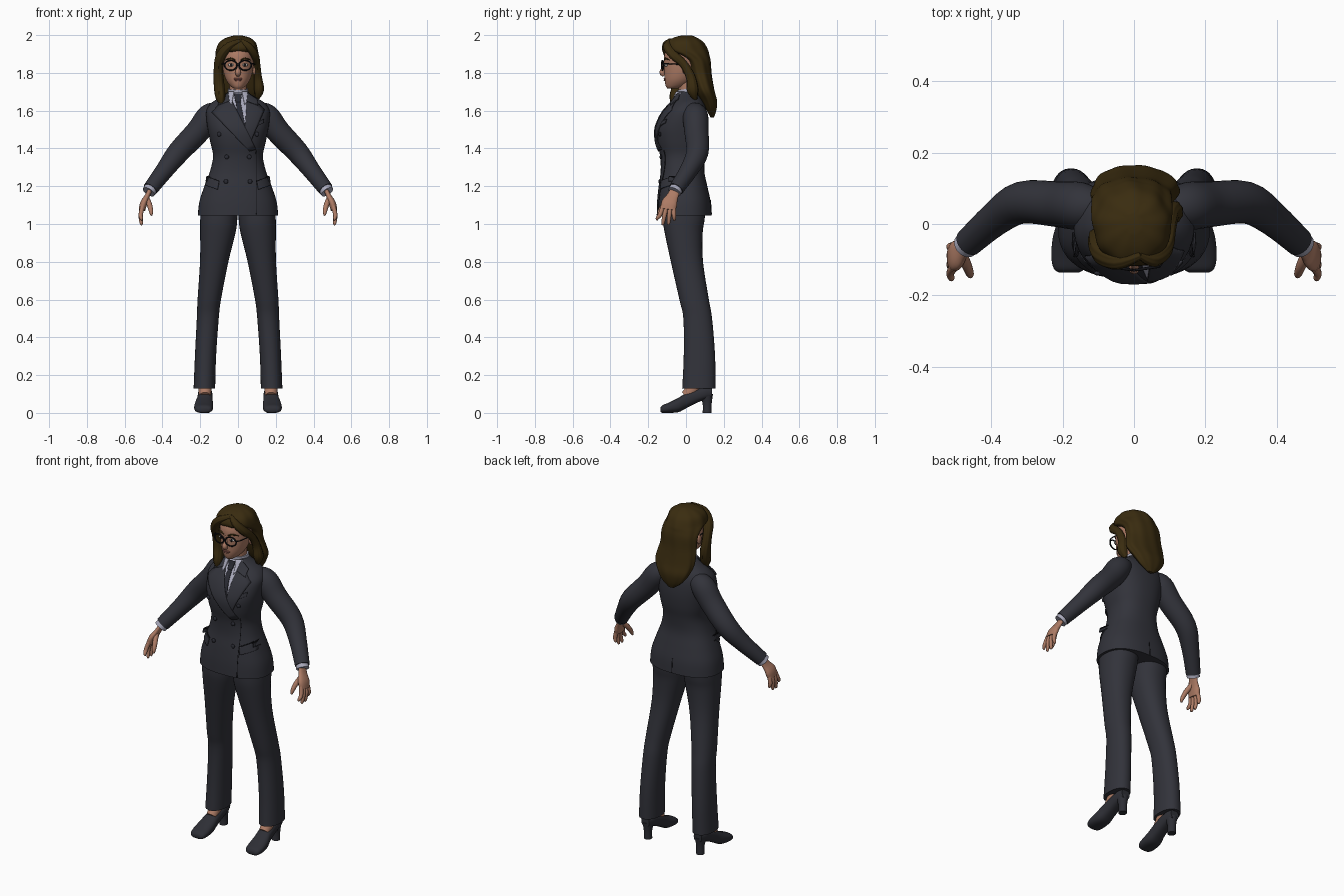
import bpy, bmesh, math
from mathutils import Vector
from mathutils.bvhtree import BVHTree

if "Cube" in bpy.data.objects:
    bpy.data.objects.remove(bpy.data.objects["Cube"], do_unlink=True)


def material(name, *rgb):
    m = bpy.data.materials.new(name)
    m.use_nodes = True
    m.diffuse_color = (*rgb, 1)
    m.node_tree.nodes["Principled BSDF"].inputs["Base Color"].default_value = (*rgb, 1)
    return m


suit = material("charcoal suit", .032, .033, .043)
tie_cloth = material("dark tie", .022, .023, .032)
leather = material("shoe leather", .027, .028, .036)
shirt = material("pale shirt", .4, .4, .5)
skin = material("skin", .42, .2, .13)
hair = material("brown hair", .042, .025, .005)
black = material("black", .006, .006, .008)
white = material("eye white", .6, .58, .55)
lip = material("lip", .3, .11, .085)


def finish(obj, mat, mirror=False, angle=50):
    """Give an object its colour, smooth shading and optional mirror."""
    obj.data.materials.append(mat)
    for other in bpy.context.selected_objects:
        other.select_set(False)
    obj.select_set(True)
    bpy.context.view_layer.objects.active = obj
    bpy.ops.object.shade_smooth_by_angle(angle=math.radians(angle))
    if mirror:
        obj.modifiers.new("Mirror", "MIRROR")
    return obj


def mesh_object(name, bm):
    bmesh.ops.recalc_face_normals(bm, faces=bm.faces)
    me = bpy.data.meshes.new(name)
    bm.to_mesh(me)
    bm.free()
    obj = bpy.data.objects.new(name, me)
    bpy.context.collection.objects.link(obj)
    return obj


def resample(rows, k=4):
    """Pass a smooth curve through the rows."""
    out = []
    for i in range(len(rows) - 1):
        a, b, c, d = rows[max(i - 1, 0)], rows[i], rows[i + 1], rows[min(i + 2, len(rows) - 1)]
        for s in range(k):
            t = s / k
            out.append([q + t * ((r - p) / 2 + t * (p - 2.5 * q + 2 * r - w / 2
                        + t * (1.5 * (q - r) + (w - p) / 2)))
                        for p, q, r, w in zip(a, b, c, d)])
    return out + [list(rows[-1])]


def skin_rings(name, rings, mat, mirror, power=2, ripple=0, n=32):
    """Bridge rings given as centre, first radius vector, second radius vector."""
    bm = bmesh.new()
    loops = []
    for centre, u, v in rings:
        loop = []
        for i in range(n):
            t = math.tau * i / n
            c, s = (math.copysign(abs(f) ** (2 / power), f) for f in (math.cos(t), math.sin(t)))
            grow = 1 + ripple * math.cos(9 * t + 12 * centre.z)
            loop.append(bm.verts.new(centre + (u * c + v * s) * grow))
        loops.append(loop)
    for a, b in zip(loops, loops[1:]):
        for i in range(n):
            bm.faces.new((a[i - 1], a[i], b[i], b[i - 1]))
    bm.faces.new(loops[0])
    bm.faces.new(loops[-1])
    return finish(mesh_object(name, bm), mat, mirror)


def loft(name, rows, mat, mirror=False, along="Z", **shape):
    """Rows: station, centre x, half width, low and high edge of the section."""
    rings = []
    for s, x, w, lo, hi in resample(rows):
        mid, half = (lo + hi) / 2, (hi - lo) / 2
        if along == "Z":
            rings.append((Vector((x, mid, s)), Vector((w, 0, 0)), Vector((0, half, 0))))
        else:
            rings.append((Vector((x, s, mid)), Vector((w, 0, 0)), Vector((0, 0, half))))
    return skin_rings(name, rings, mat, mirror, **shape)


def tube(name, pts, mat, mirror=False, ref=(0, 1, 0), flat=1, **shape):
    """Points: x, y, z and radius; the section lies across the path."""
    pts = resample(pts)
    rings = []
    for i, p in enumerate(pts):
        ahead, behind = pts[min(i + 1, len(pts) - 1)], pts[max(i - 1, 0)]
        t = (Vector(ahead[:3]) - Vector(behind[:3])).normalized()
        u = Vector(ref)
        u = (u - t * u.dot(t)).normalized()
        rings.append((Vector(p[:3]), u * p[3], t.cross(u) * p[3] * flat))
    return skin_rings(name, rings, mat, mirror, **shape)


def ball(name, at, size, mat, mirror=False):
    for side in (1, -1) if mirror else (1,):
        bpy.ops.mesh.primitive_uv_sphere_add(segments=20, ring_count=12, radius=1,
                                             location=(at[0] * side, at[1], at[2]))
        obj = bpy.context.object
        obj.scale = size
        obj.name = name
        finish(obj, mat)


# Jacket body and sleeves
jacket = loft("jacket", [
    (1.045, 0, .213, -.155, .135), (1.12, 0, .204, -.153, .13), (1.2, 0, .178, -.145, .113),
    (1.28, 0, .148, -.134, .097), (1.36, 0, .132, -.137, .102), (1.43, 0, .146, -.152, .114),
    (1.5, 0, .16, -.156, .119), (1.56, 0, .168, -.135, .116), (1.605, 0, .166, -.108, .108),
    (1.64, 0, .142, -.075, .095), (1.665, 0, .105, -.056, .08), (1.69, 0, .064, -.046, .064),
    (1.705, 0, .05, -.036, .055)], suit, power=2.4, n=48)
tree = BVHTree.FromPolygons([v.co for v in jacket.data.vertices],
                            [p.vertices for p in jacket.data.polygons])
tube("sleeve", [(.1, .045, 1.595, .05), (.15, .05, 1.57, .067), (.212, .055, 1.49, .064),
                (.315, .06, 1.38, .059), (.388, .015, 1.285, .048), (.464, -.052, 1.185, .04)],
     suit, True)
tube("shirt_cuff", [(.455, -.045, 1.197, .035), (.473, -.061, 1.17, .036)], shirt, True)


def jacket_y(x, z, side):
    hit = tree.ray_cast(Vector((x, side, z)), Vector((0, -side, 0)))[0]
    if hit is None:
        hit = tree.find_nearest(Vector((x, side * .1, z)))[0]
    return hit.y


def patch(name, quad, mat, lift=.003, side=-1, n=10):
    """Thin four-cornered plate laid on the jacket; corners are x, z."""
    a, b, c, d = map(Vector, quad)
    bm = bmesh.new()
    grid = []
    for i in range(n + 1):
        line = [a.lerp(d, i / n).lerp(b.lerp(c, i / n), j / n) for j in range(n + 1)]
        grid.append([bm.verts.new((p.x, jacket_y(p.x, p.y, side) + side * lift, p.y)) for p in line])
    for r, s in zip(grid, grid[1:]):
        for j in range(n):
            bm.faces.new((r[j], r[j + 1], s[j + 1], s[j]))
    obj = finish(mesh_object(name, bm), mat)
    solid = obj.modifiers.new("Thickness", "SOLIDIFY")
    solid.thickness = .006
    solid.offset = 0


# Shirt front, tie and lapels
patch("shirt_front", [(-.052, 1.695), (.052, 1.695), (.045, 1.48), (.025, 1.48)], shirt, .002)
patch("tie_blade", [(-.012, 1.65), (.013, 1.65), (.042, 1.5), (.004, 1.5)], tie_cloth, .006)
patch("tie_knot", [(-.022, 1.69), (.021, 1.69), (.014, 1.645), (-.013, 1.645)], tie_cloth, .009)
patch("left_lapel", [(.05, 1.69), (.14, 1.605), (.06, 1.42), (.035, 1.49)], suit, .007)
patch("right_lapel", [(-.05, 1.69), (-.138, 1.59), (.06, 1.385), (.095, 1.395)], suit, .01)
for s, label in ((1, "left"), (-1, "right")):
    patch(label + "_suit_collar", [(s * .05, 1.695), (s * .1, 1.66), (s * .105, 1.628),
                                   (s * .045, 1.65)], suit, .013)
    patch(label + "_shirt_collar_wing", [(s * .02, 1.7), (s * .05, 1.7), (s * .052, 1.655),
                                         (s * .035, 1.63)], shirt, .012)
    patch(label + "_pocket_flap", [(s * .1, 1.225), (s * .165, 1.25), (s * .172, 1.205),
                                   (s * .108, 1.182)], suit, .006)
    patch(label + "_flap_seam", [(s * .1, 1.23), (s * .165, 1.255), (s * .165, 1.25),
                                 (s * .1, 1.225)], black, .002)
    for x, z in ((.1, 1.475), (.06, 1.355), (.064, 1.225)):
        ball("button", (s * x, jacket_y(s * x, z, -1) - .004, z), (.012, .007, .012), tie_cloth)
patch("breast_pocket", [(.085, 1.53), (.135, 1.555), (.135, 1.535), (.087, 1.51)], suit, .006)
patch("front_edge_seam", [(.094, 1.39), (.097, 1.39), (.097, 1.05), (.094, 1.05)], black, -.001)
patch("back_vent_seam", [(-.002, 1.13), (.002, 1.13), (.002, 1.05), (-.002, 1.05)], black, -.001, 1)

# Trousers
loft("trouser_leg", [
    (.13, .178, .057, -.02, .156), (.3, .172, .056, -.012, .154), (.5, .16, .058, -.014, .138),
    (.6, .152, .062, -.035, .121), (.8, .126, .075, -.08, .09), (.95, .107, .093, -.112, .088),
    (1.02, .102, .098, -.122, .098), (1.1, .098, .098, -.122, .105)], suit, True, power=2.2)

# Feet and heeled shoes
loft("shoe", [
    (-.136, .182, .028, .006, .026), (-.125, .182, .043, 0, .04), (-.09, .182, .05, 0, .055),
    (-.04, .18, .048, .004, .08), (0, .176, .042, .024, .105), (.05, .174, .039, .05, .125),
    (.1, .174, .036, .07, .138), (.138, .174, .026, .08, .135)], leather, True, "Y", power=2.5)
loft("shoe_heel", [(0, .174, .023, .088, .135), (.05, .174, .023, .088, .136),
                   (.1, .174, .033, .07, .143)], leather, True)
tube("ankle", [(.175, .06, .2, .035), (.175, .04, .135, .036), (.175, 0, .088, .03)],
     skin, True, ref=(1, 0, 0))

# Hands
tube("palm", [(.466, -.056, 1.18, .027), (.482, -.072, 1.145, .031), (.499, -.088, 1.11, .042),
              (.508, -.094, 1.075, .038)], skin, True, flat=.45, power=2.3)
fingers = {"index": (-.122, -.152, 1.02), "middle": (-.104, -.122, .995),
           "ring": (-.084, -.092, .996), "little": (-.066, -.062, 1.018)}
for label, (start, tip, z) in fingers.items():
    tube(label + "_finger", [(.505, start, 1.095, .012), (.515, (start + tip) / 2, 1.05, .0115),
                             (.512, tip, z + .01, .009), (.508, tip, z, .004)], skin, True, n=12)
tube("thumb", [(.483, -.085, 1.135, .015), (.468, -.118, 1.1, .014), (.46, -.14, 1.065, .011),
               (.459, -.147, 1.045, .005)], skin, True, n=12)

# Neck, shirt collar and head
tube("neck", [(0, .02, 1.62, .05), (0, .008, 1.7, .046), (0, .002, 1.78, .048)], skin)
tube("collar_band", [(0, .014, 1.65, .06), (0, .008, 1.715, .053)], shirt)
loft("head", [
    (1.717, 0, .02, -.098, -.05), (1.73, 0, .04, -.107, 0), (1.76, 0, .062, -.113, .04),
    (1.8, 0, .076, -.115, .07), (1.85, 0, .084, -.116, .09), (1.9, 0, .085, -.114, .1),
    (1.95, 0, .07, -.09, .09), (1.98, 0, .04, -.05, .05)], skin)
tube("nose", [(0, -.11, 1.86, .008), (0, -.119, 1.825, .01), (0, -.126, 1.802, .015),
              (0, -.115, 1.787, .01)], skin, ref=(1, 0, 0), n=16)
ball("ear", (.086, -.002, 1.82), (.01, .017, .03), skin, True)
ball("eye", (.035, -.104, 1.842), (.017, .01, .009), white, True)
ball("iris", (.035, -.112, 1.842), (.007, .004, .008), black, True)
ball("upper_lip", (0, -.111, 1.769), (.024, .007, .005), lip)
ball("lower_lip", (0, -.111, 1.762), (.019, .007, .006), lip)
tube("eyebrow", [(.014, -.115, 1.868, .003), (.04, -.108, 1.876, .005), (.066, -.088, 1.868, .002)],
     hair, True, n=10)

# Glasses
for side in (1, -1):
    bpy.ops.mesh.primitive_torus_add(location=(side * .038, -.124, 1.84), major_radius=.03,
                                     minor_radius=.004, major_segments=32, minor_segments=8,
                                     rotation=(math.pi / 2, 0, side * .15))
    bpy.context.object.scale = (1.1, .87, 1)
    bpy.context.object.name = "glasses_rim"
    finish(bpy.context.object, black)
tube("glasses_bridge", [(-.01, -.127, 1.845, .003), (0, -.13, 1.848, .003), (.01, -.127, 1.845, .003)],
     black, n=8)
tube("glasses_arm", [(.07, -.119, 1.848, .004), (.086, -.09, 1.848, .003), (.09, 0, 1.843, .003)],
     black, True, ref=(0, 0, 1), n=8)

# Hair: main mass and the two swept front locks
loft("hair_mass", [
    (1.565, 0, .02, .13, .148), (1.6, 0, .065, .11, .16), (1.65, 0, .1, .08, .165),
    (1.7, .005, .122, .05, .153), (1.75, 0, .12, .03, .143), (1.8, -.005, .112, .015, .135),
    (1.86, -.005, .112, -.005, .13), (1.895, -.005, .113, -.06, .122),
    (1.92, -.005, .11, -.117, .115), (1.96, -.003, .096, -.108, .093),
    (1.985, 0, .064, -.07, .06), (1.998, 0, .02, -.025, .03)], hair, ripple=.022, n=72)
tube("right_front_lock", [
    (.02, -.085, 1.972, .012), (-.045, -.103, 1.943, .024), (-.09, -.083, 1.89, .03),
    (-.104, -.052, 1.82, .028), (-.1, -.04, 1.74, .032), (-.092, -.058, 1.67, .03),
    (-.086, -.072, 1.627, .006)], hair, flat=.85, ripple=.05)
tube("left_front_lock", [
    (.015, -.085, 1.972, .012), (.055, -.098, 1.94, .022), (.088, -.068, 1.895, .024),
    (.099, -.015, 1.85, .021), (.105, .024, 1.78, .024), (.112, .035, 1.71, .03),
    (.1, .05, 1.66, .01)], hair, flat=.85, ripple=.05)
